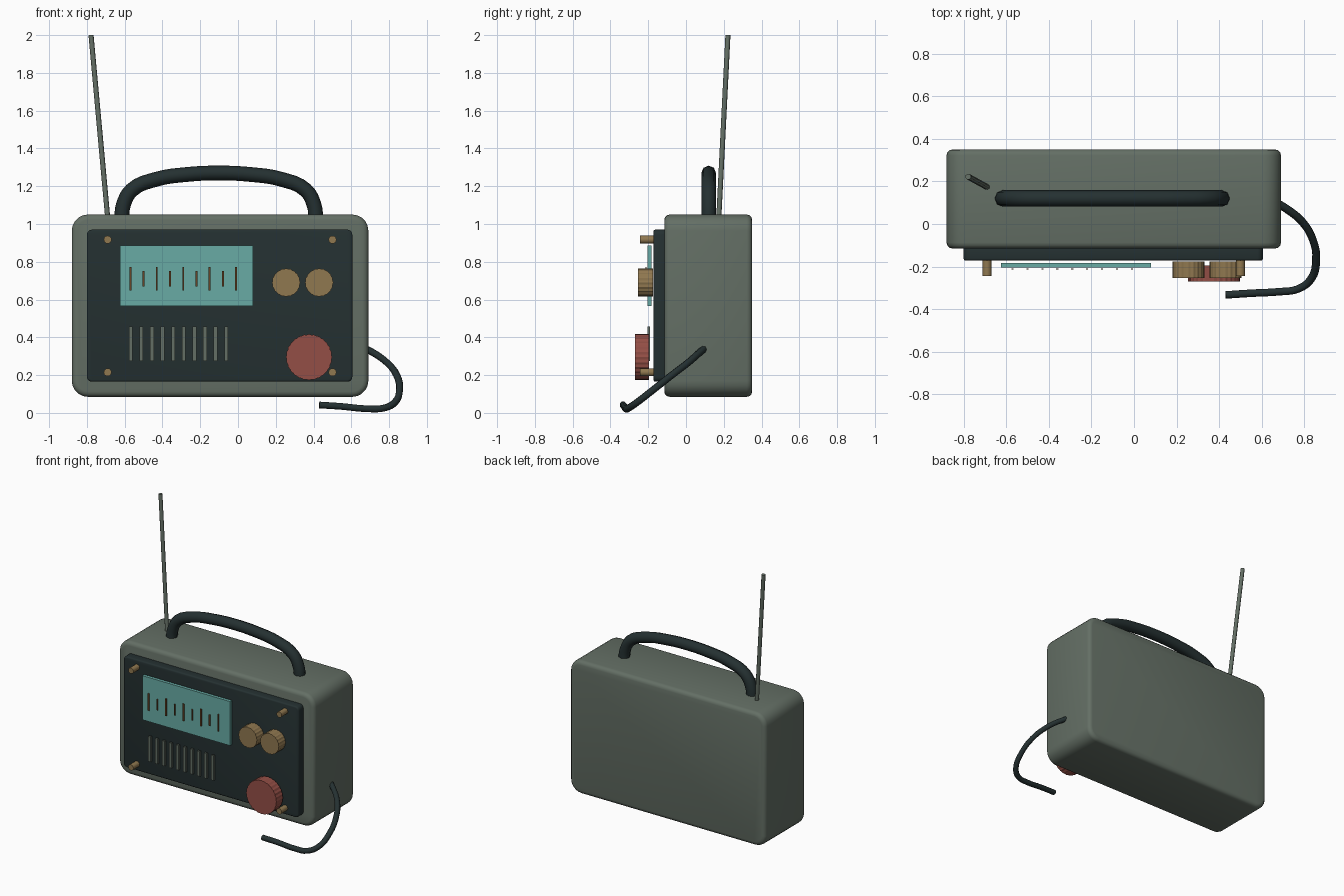
import bpy, bmesh, math
from mathutils import Vector

if "Cube" in bpy.data.objects:
    bpy.data.objects.remove(bpy.data.objects["Cube"])


def material(name, rgb):
    m = bpy.data.materials.new(name)
    m.diffuse_color = (*rgb, 1)
    m.use_nodes = True
    m.node_tree.nodes["Principled BSDF"].inputs["Base Color"].default_value = m.diffuse_color
    return m


GREY = material("grey green", (0.127, 0.159, 0.130))
DARK = material("dark slate", (0.018, 0.030, 0.031))
TEAL = material("teal glass", (0.138, 0.407, 0.376))
BRASS = material("brass", (0.279, 0.188, 0.080))
RED = material("dull red", (0.296, 0.078, 0.061))
BROWN = material("tick brown", (0.14, 0.06, 0.02))


def finish(obj, mat, angle=35):
    obj.data.materials.append(mat)
    bpy.ops.object.select_all(action='DESELECT')
    obj.select_set(True)
    bpy.context.view_layer.objects.active = obj
    if obj.type == 'CURVE':
        bpy.ops.object.convert(target='MESH')
        obj = bpy.context.object
    bpy.ops.object.shade_smooth_by_angle(angle=math.radians(angle))
    return obj


def prism(name, profile, y0, y1, mat, bevel=0, angle=35):
    """Extrude an (x, z) outline from y0 to y1, rounding the rims."""
    bm = bmesh.new()
    face = bm.faces.new([bm.verts.new((x, y0, z)) for x, z in profile])
    ext = bmesh.ops.extrude_face_region(bm, geom=[face])
    for v in ext['geom']:
        if isinstance(v, bmesh.types.BMVert):
            v.co.y = y1
    bmesh.ops.recalc_face_normals(bm, faces=bm.faces)
    if bevel:
        rims = [e for e in bm.edges if abs(e.verts[0].co.y - e.verts[1].co.y) < 1e-5]
        bmesh.ops.bevel(bm, geom=rims, offset=bevel, segments=3, profile=0.5,
                        affect='EDGES')
    mesh = bpy.data.meshes.new(name)
    bm.to_mesh(mesh)
    bm.free()
    obj = bpy.data.objects.new(name, mesh)
    bpy.context.collection.objects.link(obj)
    return finish(obj, mat, angle)


def rect(x0, x1, z0, z1, r=0, n=5):
    """Rectangle outline with optional rounded corners."""
    if not r:
        return [(x0, z0), (x1, z0), (x1, z1), (x0, z1)]
    pts = []
    for cx, cz, a in ((x1 - r, z1 - r, 0), (x0 + r, z1 - r, 90),
                      (x0 + r, z0 + r, 180), (x1 - r, z0 + r, 270)):
        for i in range(n + 1):
            t = math.radians(a + 90 * i / n)
            pts.append((cx + r * math.cos(t), cz + r * math.sin(t)))
    return pts


def ring(cx, cz, r, n, notch=1.0):
    """Round outline; notch below 1 gives a knurled rim."""
    return [(cx + r * (notch if i % 2 else 1) * math.cos(math.tau * i / n),
             cz + r * (notch if i % 2 else 1) * math.sin(math.tau * i / n))
            for i in range(n)]


def tube(name, points, radius, mat, res=2):
    cu = bpy.data.curves.new(name, 'CURVE')
    cu.dimensions = '3D'
    cu.bevel_depth = radius
    cu.bevel_resolution = res
    cu.use_fill_caps = True
    cu.resolution_u = 4
    sp = cu.splines.new('BEZIER')
    sp.bezier_points.add(len(points) - 1)
    for bp, p in zip(sp.bezier_points, points):
        bp.co = Vector(p)
        bp.handle_left_type = bp.handle_right_type = 'AUTO'
    obj = bpy.data.objects.new(name, cu)
    bpy.context.collection.objects.link(obj)
    return finish(obj, mat, 50)


# Case and front panel
prism("case", rect(-0.88, 0.69, 0.085, 1.05, 0.085), -0.115, 0.35, GREY, 0.028)
prism("front_panel", rect(-0.80, 0.605, 0.165, 0.97, 0.025, 3), -0.172, -0.10, DARK, 0.01)

# Tuning dial with alternating long and short ticks
prism("dial", rect(-0.625, 0.08, 0.565, 0.885), -0.205, -0.182, TEAL)
for i in range(9):
    x, h = -0.57 + 0.07 * i, 0.04 if i % 2 else 0.062
    prism(f"dial_tick_{i}", rect(x - 0.005, x + 0.005, 0.71 - h, 0.71 + h),
          -0.214, -0.208, BROWN)

# Speaker grille bars
for i in range(10):
    x = -0.568 + 0.0562 * i
    prism(f"grille_bar_{i}", rect(x - 0.01, x + 0.01, 0.275, 0.457), -0.205, -0.19, GREY)

# Knobs
for i, x in enumerate((0.255, 0.43)):
    prism(f"small_knob_{i}", ring(x, 0.69, 0.075, 40, 0.965), -0.253, -0.175, BRASS, 0, 15)
prism("large_knob", ring(0.376, 0.295, 0.122, 56, 0.975), -0.27, -0.195, RED, 0, 10)

# Corner screws
for x in (-0.69, 0.50):
    for z in (0.215, 0.917):
        prism("panel_screw", ring(x, z, 0.021, 12), -0.243, -0.165, BRASS)

# Carrying handle, mirrored about its centre
half = [(0.515, 1.02), (0.505, 1.10), (0.46, 1.18), (0.33, 1.237), (0.17, 1.262)]
arch = [(-x, z) for x, z in half] + [(0, 1.27)] + half[::-1]
tube("handle", [(x - 0.102, 0.12, z) for x, z in arch], 0.039, DARK)

# Aerial
tube("aerial", [(-0.687, 0.172, 1.0), (-0.778, 0.222, 2.0)], 0.014, GREY)

# Power cable curling from the side to the front
tube("cable", [(0.64, 0.115, 0.355), (0.71, 0.075, 0.322), (0.79, 0.01, 0.265),
               (0.84, -0.075, 0.20), (0.855, -0.17, 0.125), (0.83, -0.26, 0.055),
               (0.77, -0.305, 0.025), (0.68, -0.318, 0.022), (0.55, -0.325, 0.034),
               (0.43, -0.333, 0.042)], 0.019, DARK)
